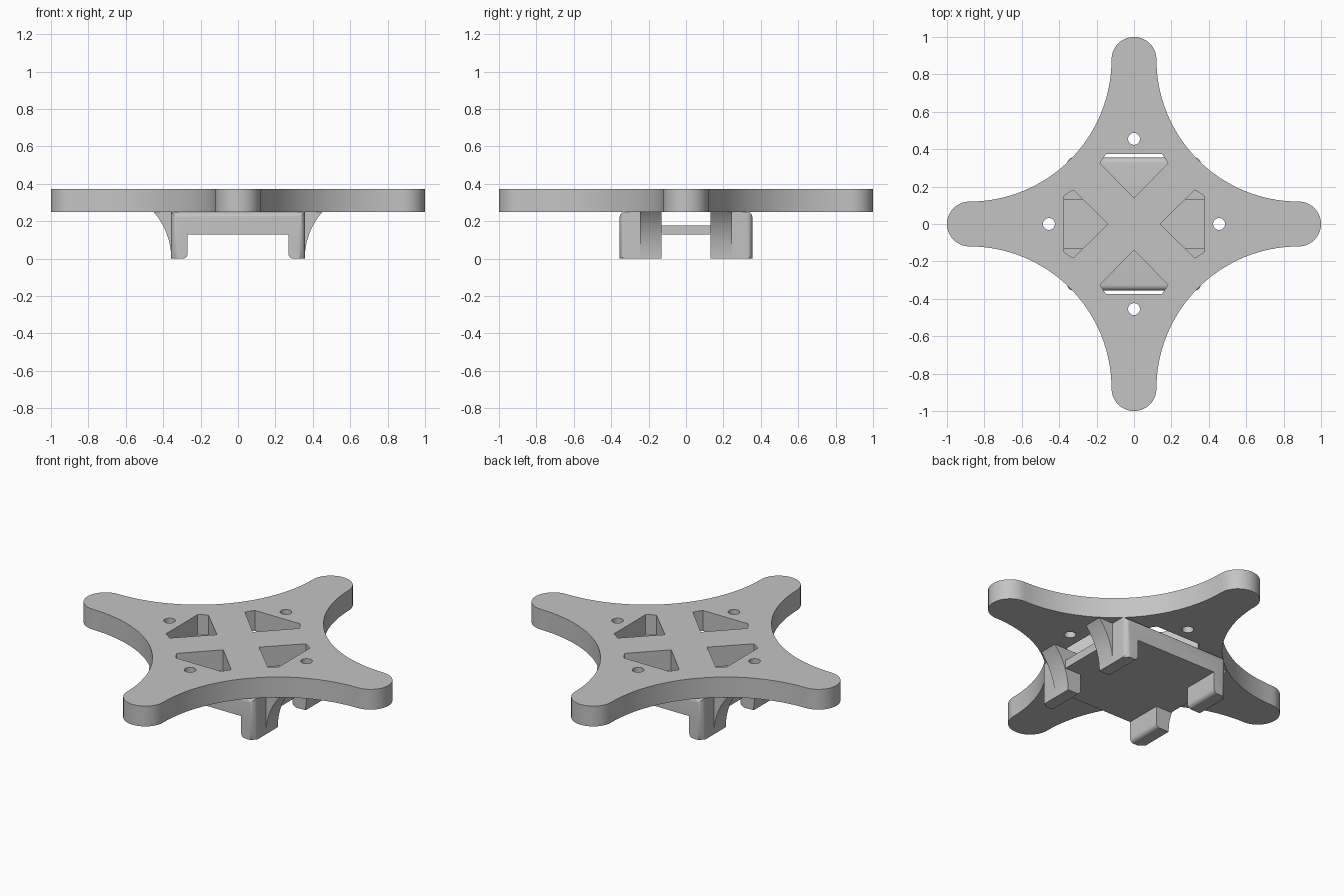
import bpy, bmesh, math
from mathutils import Matrix

if "Cube" in bpy.data.objects:
    bpy.data.objects.remove(bpy.data.objects["Cube"])

grey = bpy.data.materials.new("plain grey")
grey.diffuse_color = (0.55, 0.55, 0.55, 1)
grey.use_nodes = True
grey.node_tree.nodes["Principled BSDF"].inputs["Base Color"].default_value = grey.diffuse_color


def arc(cx, cy, r, a0, a1, n):
    """Points on an arc, angles in degrees."""
    return [(cx + r * math.cos(math.radians(a0 + (a1 - a0) * i / n)),
             cy + r * math.sin(math.radians(a0 + (a1 - a0) * i / n))) for i in range(n + 1)]


def turn(pts, k):
    """Rotate 2D points by k quarter turns."""
    for _ in range(k):
        pts = [(-y, x) for x, y in pts]
    return pts


def prism(name, loops, low, high, along_y=False, round_edge=None):
    """Extrude filled outlines (later loops are holes) along z or y."""
    cu = bpy.data.curves.new(name, 'CURVE')
    cu.dimensions = '2D'
    cu.fill_mode = 'BOTH'
    cu.extrude = (high - low) / 2
    for pts in loops:
        sp = cu.splines.new('POLY')
        sp.points.add(len(pts) - 1)
        for p, (x, y) in zip(sp.points, pts):
            p.co = (x, y, 0, 1)
        sp.use_cyclic_u = True
    ob = bpy.data.objects.new(name, cu)
    bpy.context.collection.objects.link(ob)
    bpy.ops.object.select_all(action='DESELECT')
    ob.select_set(True)
    bpy.context.view_layer.objects.active = ob
    bpy.ops.object.convert(target='MESH')
    ob = bpy.context.object
    me = ob.data
    mid = (low + high) / 2
    if along_y:
        me.transform(Matrix.Translation((0, mid, 0)) @ Matrix.Rotation(math.pi / 2, 4, 'X'))
    else:
        me.transform(Matrix.Translation((0, 0, mid)))
    bm = bmesh.new()
    bm.from_mesh(me)
    bmesh.ops.remove_doubles(bm, verts=bm.verts, dist=1e-5)
    bmesh.ops.recalc_face_normals(bm, faces=bm.faces)
    if round_edge:
        edges = [e for e in bm.edges if all(round_edge(v.co) for v in e.verts)]
        bmesh.ops.bevel(bm, geom=edges, offset=0.03, segments=6, profile=0.5, affect='EDGES')
    bm.to_mesh(me)
    bm.free()
    me.materials.clear()
    me.materials.append(grey)
    bpy.ops.object.shade_smooth_by_angle(angle=math.radians(30))
    return ob


# Four-armed top plate with house-shaped pockets and screw holes
W, C = 0.12, 0.88
outline, pockets, holes = [], [], []
pocket = [(0, 0.14), (0.182, 0.325), (0.15, 0.374), (-0.15, 0.374), (-0.182, 0.325)]
for k in range(4):
    outline += turn(arc(C, 0, W, -90, 90, 20) + arc(C, C, C - W, 270, 180, 32)[1:-1], k)
    pockets.append(turn(pocket, k))
    holes.append(turn(arc(0.455, 0, 0.032, 0, 345, 23), k))
prism("top_plate", [outline] + pockets + holes, 0.25, 0.372)

# Side rails, each with two legs, rounded on the outer corners
X, L, R = 0.357, 0.27, 0.025
half = [(X, 0.25), (X, 0)] + arc(L + R, R, R, 270, 180, 6) + [(L, 0.128)]
rail = half + [(-x, z) for x, z in reversed(half)]
for side, tag in ((-1, "front"), (1, "back")):
    lo, hi = sorted((side * 0.132, side * 0.355))
    prism(tag + "_rail_with_legs", [rail], lo, hi, True,
          lambda co: abs(co.x) > X - 0.001 and abs(co.y) > 0.354)

# Floor of the strap channel between the rails
s = 0.375
prism("channel_floor", [[(-s, -0.132), (s, -0.132), (s, 0.132), (-s, 0.132)]], 0.128, 0.178)

# Curved braces from the legs out to the plate
G = 0.376
sweep = math.degrees(math.asin(0.25 / G))
brace = [(0.32, 0.25), (0.32, 0.0)] + arc(X + G, 0, G, 180, 180 - sweep, 14)
for sx, nx in ((-1, "left"), (1, "right")):
    for sy, ny in ((-1, "front"), (1, "back")):
        lo, hi = sorted((sy * 0.132, sy * 0.245))
        prism(nx + "_" + ny + "_brace", [[(sx * x, z) for x, z in brace]], lo, hi, True)
